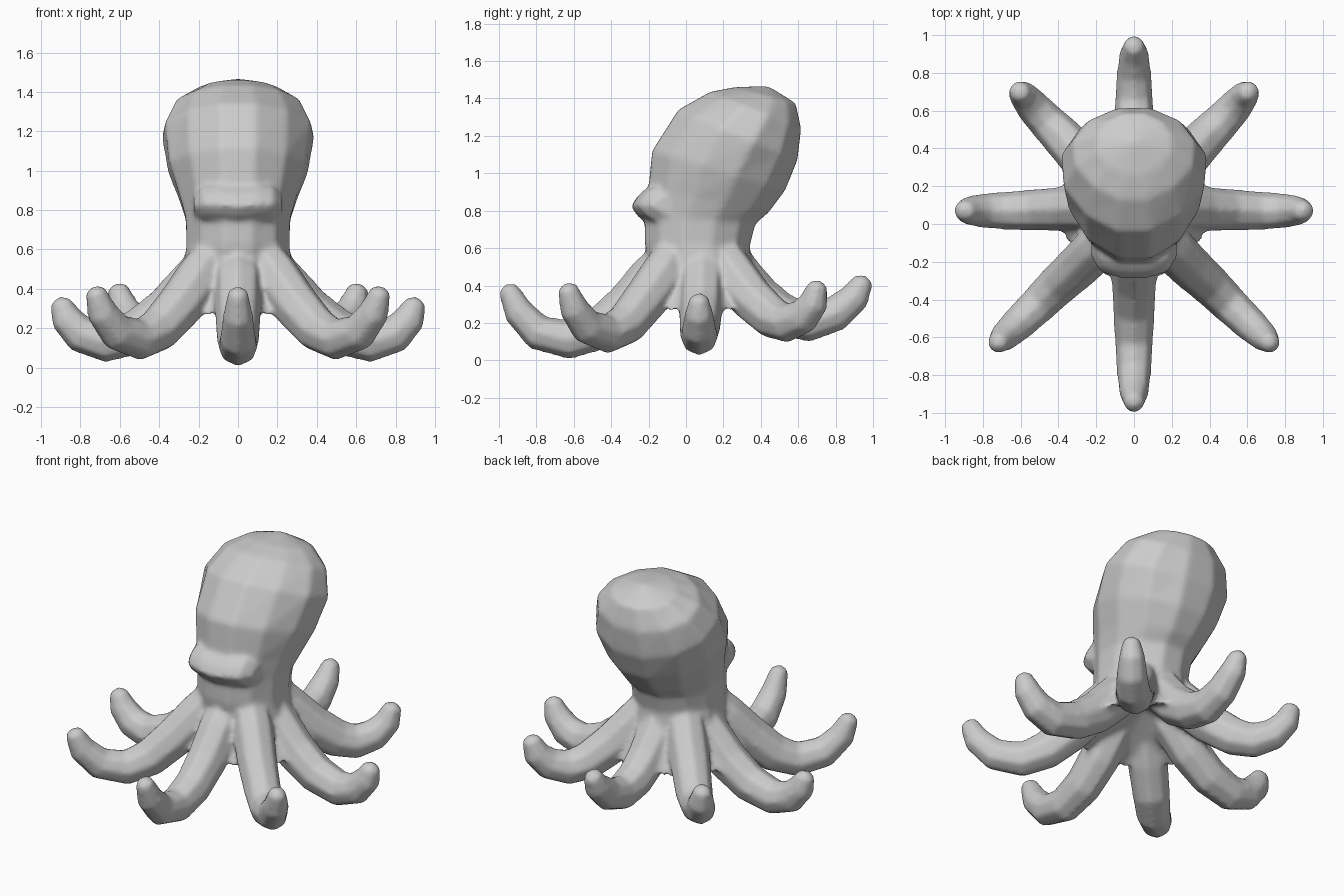
import bpy, math
from mathutils import Vector

if "Cube" in bpy.data.objects:
    bpy.data.objects.remove(bpy.data.objects["Cube"])

skin = bpy.data.materials.new("grey skin")
skin.diffuse_color = (0.6, 0.6, 0.6, 1)
skin.use_nodes = True
skin.node_tree.nodes["Principled BSDF"].inputs["Base Color"].default_value = skin.diffuse_color
parts = []


def loft(name, rings, start=None, end=None):
    """Skin a list of equal rings; start / end are optional pole points."""
    n = len(rings[0])
    verts = [v for r in rings for v in r]
    faces = [(i * n + j, i * n + (j + 1) % n, (i + 1) * n + (j + 1) % n, (i + 1) * n + j)
             for i in range(len(rings) - 1) for j in range(n)]
    last = (len(rings) - 1) * n
    if start is not None:
        verts.append(start)
        faces += [(len(verts) - 1, (j + 1) % n, j) for j in range(n)]
    else:
        faces.append(tuple(reversed(range(n))))
    if end is not None:
        verts.append(end)
        faces += [(len(verts) - 1, last + j, last + (j + 1) % n) for j in range(n)]
    else:
        faces.append(tuple(range(last, last + n)))
    me = bpy.data.meshes.new(name)
    me.from_pydata([tuple(v) for v in verts], [], faces)
    me.materials.append(skin)
    ob = bpy.data.objects.new(name, me)
    bpy.context.collection.objects.link(ob)
    bpy.ops.object.select_all(action='DESELECT')
    ob.select_set(True)
    bpy.context.view_layer.objects.active = ob
    bpy.ops.object.mode_set(mode='EDIT')
    bpy.ops.mesh.select_all(action='SELECT')
    bpy.ops.mesh.normals_make_consistent(inside=False)
    bpy.ops.object.mode_set(mode='OBJECT')
    parts.append(ob)
    return ob


# Body and head: tilted rings as (front y, front z, back y, back z, half width, front taper)
body = [(-0.30, 0.265, 0.47, 0.265, 0.40, 0),
        (-0.22, 0.42, 0.39, 0.42, 0.30, 0),
        (-0.20, 0.52, 0.35, 0.52, 0.275, 0),
        (-0.22, 0.63, 0.34, 0.61, 0.26, 0),
        (-0.22, 0.78, 0.37, 0.73, 0.265, 0),
        (-0.20, 0.92, 0.44, 0.79, 0.295, 0),
        (-0.18, 1.12, 0.53, 0.91, 0.355, 0.08),
        (-0.04, 1.34, 0.595, 1.07, 0.388, 0.15),
        (0.13, 1.435, 0.615, 1.24, 0.325, 0.15),
        (0.26, 1.46, 0.585, 1.375, 0.20, 0.1)]
SIDES = 12
rings = []
for fy, fz, by, bz, w, taper in body:
    ring = []
    for k in range(SIDES):
        a = 2 * math.pi * (k + 0.5) / SIDES
        s = math.cos(a) / math.cos(math.pi / SIDES)
        ring.append((w * math.sin(a) * 1.035 * (1 - taper * max(0, s)),
                     (fy + by) / 2 - s * (by - fy) / 2, (fz + bz) / 2 - s * (bz - fz) / 2))
    rings.append(ring)
octopus = loft("octopus_body", rings, start=(0, 0.09, 0.44), end=(0, 0.44, 1.467))

# Brow ridge: cross-sections along x as (x, forward offset, height offset, scale)
section = [(-0.12, 0.93), (-0.222, 0.915), (-0.262, 0.88), (-0.295, 0.825),
           (-0.26, 0.775), (-0.215, 0.74), (-0.12, 0.75)]
half = [(0.225, 0.11, 0.0, 0.6), (0.18, 0.04, 0.005, 0.95), (0.10, 0.01, 0.005, 1.0)]
stations = ([(-x, *rest) for x, *rest in half] + [(0, 0.0, -0.005, 1.0)] + half[::-1])
loft("brow", [[(x, y + dy, 0.83 + (z - 0.83) * s + dz) for y, z in section]
              for x, dy, dz, s in stations])

# Tentacles: centre paths, swept with a tapering eight-sided section
RADII = [0.115, 0.132, 0.127, 0.118, 0.108, 0.098, 0.083, 0.055]


def tentacle(name, path):
    pts = [Vector(p) for p in path]
    heading = pts[-1] - pts[0]
    side = Vector((-heading.y, heading.x, 0)).normalized()
    out = []
    for i, p in enumerate(pts):
        t = (pts[min(i + 1, len(pts) - 1)] - pts[max(i - 1, 0)]).normalized()
        up = t.cross(side).normalized()
        r = RADII[i]
        out.append([p + r * (0.95 * math.cos(a) * side + math.sin(a) * up)
                    for a in (2 * math.pi * k / 8 for k in range(8))])
    tip = pts[-1] + (pts[-1] - pts[-2]).normalized() * 0.03
    loft(name, out, end=tip)


paths = {
    "front_tentacle": [(0, -0.06, 0.56), (0, -0.18, 0.44), (0, -0.31, 0.29), (0, -0.46, 0.17),
                       (0, -0.63, 0.112), (0, -0.79, 0.148), (0, -0.895, 0.26), (0, -0.953, 0.385)],
    "back_tentacle": [(0, 0.20, 0.58), (0, 0.28, 0.45), (0, 0.39, 0.33), (0, 0.52, 0.24),
                      (0, 0.66, 0.205), (0, 0.80, 0.25), (0, 0.905, 0.34), (0, 0.952, 0.43)],
    "front_side_tentacle": [(0.11, -0.05, 0.58), (0.19, -0.12, 0.46), (0.29, -0.22, 0.32),
                            (0.40, -0.32, 0.195), (0.50, -0.42, 0.142), (0.615, -0.53, 0.18),
                            (0.69, -0.60, 0.28), (0.725, -0.635, 0.39)],
    "side_tentacle": [(0.12, 0.09, 0.56), (0.22, 0.085, 0.43), (0.36, 0.08, 0.285),
                      (0.51, 0.075, 0.18), (0.68, 0.07, 0.132), (0.80, 0.07, 0.17),
                      (0.873, 0.07, 0.25), (0.903, 0.07, 0.335)],
    "back_side_tentacle": [(0.11, 0.18, 0.58), (0.18, 0.25, 0.46), (0.28, 0.35, 0.33),
                           (0.38, 0.46, 0.23), (0.46, 0.54, 0.20), (0.54, 0.625, 0.235),
                           (0.588, 0.683, 0.31), (0.61, 0.705, 0.405)],
}
for name, path in paths.items():
    if path[-1][0] == 0:
        tentacle(name, path)
    else:
        for label, m in (("right_", 1), ("left_", -1)):
            tentacle(label + name, [(m * x, y, z) for x, y, z in path])

# Fuse everything into one soft skin with blended roots
for ob in parts:
    ob.select_set(True)
bpy.context.view_layer.objects.active = octopus
bpy.ops.object.join()
fuse = octopus.modifiers.new("fuse", 'REMESH')
fuse.mode = 'VOXEL'
fuse.voxel_size = 0.015
fuse.use_smooth_shade = True
blend = octopus.modifiers.new("blend", 'SMOOTH')
blend.factor = 0.5
blend.iterations = 8
